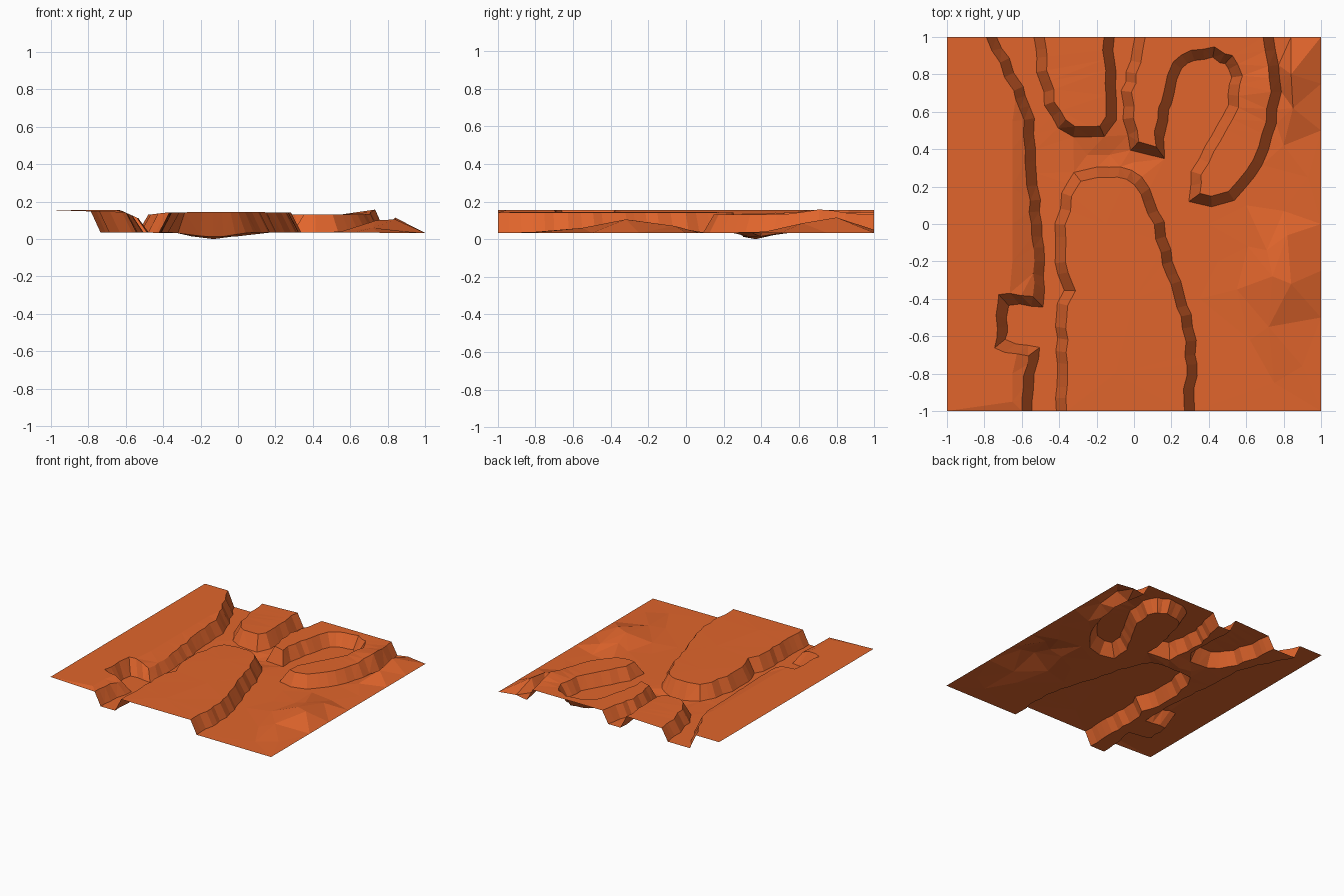
import bpy, random
from math import exp
from mathutils import Vector
from mathutils.geometry import delaunay_2d_cdt

if "Cube" in bpy.data.objects:
    bpy.data.objects.remove(bpy.data.objects["Cube"])

random.seed(4)
WALL = 0.055      # horizontal run of the cliff walls
STEP = 0.065      # facet length along the cliffs

# Rim outlines, walked with the high ground on the left
left_plateau = [(-.60, -1), (-.59, -.87), (-.57, -.70), (-.74, -.67), (-.73, -.37), (-.54, -.38),
                (-.54, -.2), (-.55, 0), (-.565, .2), (-.59, .4), (-.59, .56), (-.65, .72),
                (-.72, .86), (-.79, 1)]
mesa = [(.27, -1), (.28, -.7), (.25, -.5), (.20, -.33), (.14, -.15), (.10, 0), (.06, .12),
        (.01, .21), (-.08, .25), (-.2, .25), (-.28, .23), (-.33, .14), (-.36, 0), (-.36, -.26),
        (-.32, -.36), (-.36, -.44), (-.36, -1)]
block = [(-.48, 1), (-.47, .83), (-.42, .66), (-.37, .55), (-.31, .53), (-.19, .53),
         (-.155, .57), (-.16, 1)]
tongue = [(.06, 1), (.03, .86), (-.005, .70), (-.005, .57), (.03, .44), (.11, .42), (.12, .56),
          (.155, .72), (.21, .86), (.31, .935), (.43, .94), (.53, .90), (.58, .80), (.55, .62),
          (.50, .50), (.43, .38), (.36, .27), (.35, .17), (.42, .155), (.50, .18), (.60, .29),
          (.67, .41), (.71, .55), (.725, .70), (.71, .85), (.69, 1)]


def bump(x, y, cx, cy, rx, ry):
    return exp(-((x - cx) / rx) ** 2 - ((y - cy) / ry) ** 2)


def floor_z(x, y):
    return .035 - .035 * bump(x, y, -.13, .37, .16, .1)


def left_z(x, y):
    return .155 - .45 * max(0, x + .63)


def mesa_z(x, y):
    return .142


def block_z(x, y):
    return .13 + .012 * min(1, max(0, (x + .48) / .1))


def tongue_z(x, y):
    return .132 + .026 * bump(x, y, .73, .72, .08, .12)


points, edges = [], []


def add(x, y, z):
    points.append((max(-1, min(1, x)), max(-1, min(1, y)), z))
    return len(points) - 1


def foot_line(rim):
    """Offset a rim to its low side with mitred corners."""
    out = []
    for i, p in enumerate(rim):
        if i in (0, len(rim) - 1):
            q = rim[1] if i == 0 else rim[i - 1]
            up = (q[1] > p[1]) == (i == 0)
            out.append(Vector((p[0] + (WALL if up else -WALL), p[1])))
            continue
        a = (p - rim[i - 1]).normalized()
        b = (rim[i + 1] - p).normalized()
        na, nb = Vector((a.y, -a.x)), Vector((b.y, -b.x))
        m = (na + nb).normalized()
        out.append(p + m * WALL / max(.7, m.dot(na)))
    return out


def cliff(outline, top):
    """Faceted wall from a rim line down to its foot line."""
    rim = [Vector(p) for p in outline]
    foot = foot_line(rim)
    prev = None
    for i in range(len(rim) - 1):
        n = max(1, round((rim[i + 1] - rim[i]).length / STEP))
        last = i == len(rim) - 2
        for k in range(n + (1 if last else 0)):
            r = rim[i].lerp(rim[i + 1], k / n)
            f = foot[i].lerp(foot[i + 1], k / n)
            if abs(r.y) < .999:
                j = Vector((random.uniform(-.009, .009), random.uniform(-.009, .009)))
                r, f = r + j, f + j
            cur = (add(r.x, r.y, top(r.x, r.y)), add(f.x, f.y, floor_z(f.x, f.y)))
            if prev:
                edges.extend([(prev[0], cur[0]), (prev[1], cur[1])])
            prev = cur


for outline, top in ((left_plateau, left_z), (mesa, mesa_z), (block, block_z), (tongue, tongue_z)):
    cliff(outline, top)

# Outer border: high on the left, low on the right
for i in range(9):
    y = -1 + i * .25
    add(-1, y, .155)
    add(1, y, .033)

# Left plateau shoulder, where the ground starts to roll off
for y in (-.95, -.8, -.2, 0, .2, .4, .55):
    add(-.65, y, .155)
for y in (-.7, -.5, -.33):
    add(-.8, y, .155)

# River bed low point and soft slopes on the right-hand plain
for p in [(-.13, .37, 0), (-.25, .37, .015), (0, .33, .015)]:
    add(*p)
hill = [(.74, -.28, .10), (.84, -.32, .105), (.82, -.06, .07), (.71, -.14, .075), (.72, -.55, .06),
        (.90, -.76, .04), (.55, -.35, .04), (.61, -.12, .04), (.80, .07, .035), (.62, -.62, .035),
        (.75, -.85, .035), (.45, -.2, .035), (.45, -.7, .035)]
spur = [(.84, .80, .115), (.85, .62, .085), (.93, .25, .036), (.80, .42, .04), (.84, 1, .05)]
for p in hill + spur:
    add(*p)

# Plain corners on the mesa and flats
for x, y in ((-.1, -.8), (0, -.4), (-.15, 0)):
    add(x, y, mesa_z(x, y) + .003)
for x, y in ((.4, 0), (.6, .1), (.35, -.4), (.35, .7), (.25, .4)):
    add(x, y, floor_z(x, y))
for x, y in ((-1, -1), (1, -1), (1, 1), (-1, 1)):
    add(x, y, .155 if x < 0 else .033)

# Triangulate the plan and lift each point to its height
v2, _, faces, origin, _, _ = delaunay_2d_cdt([Vector(p[:2]) for p in points], edges, [], 0, 1e-4)
verts = []
for v, ids in zip(v2, origin):
    z = sum(points[i][2] for i in ids) / len(ids) if ids else floor_z(v.x, v.y)
    verts.append((v.x, v.y, z))
mesh = bpy.data.meshes.new("canyon_terrain")
mesh.from_pydata(verts, [], faces)
mesh.update()
terrain = bpy.data.objects.new("canyon_terrain", mesh)
bpy.context.collection.objects.link(terrain)

rock = bpy.data.materials.new("orange_rock")
rock.diffuse_color = (.75, .13, .025, 1)
rock.use_nodes = True
rock.node_tree.nodes["Principled BSDF"].inputs["Base Color"].default_value = rock.diffuse_color
mesh.materials.append(rock)
